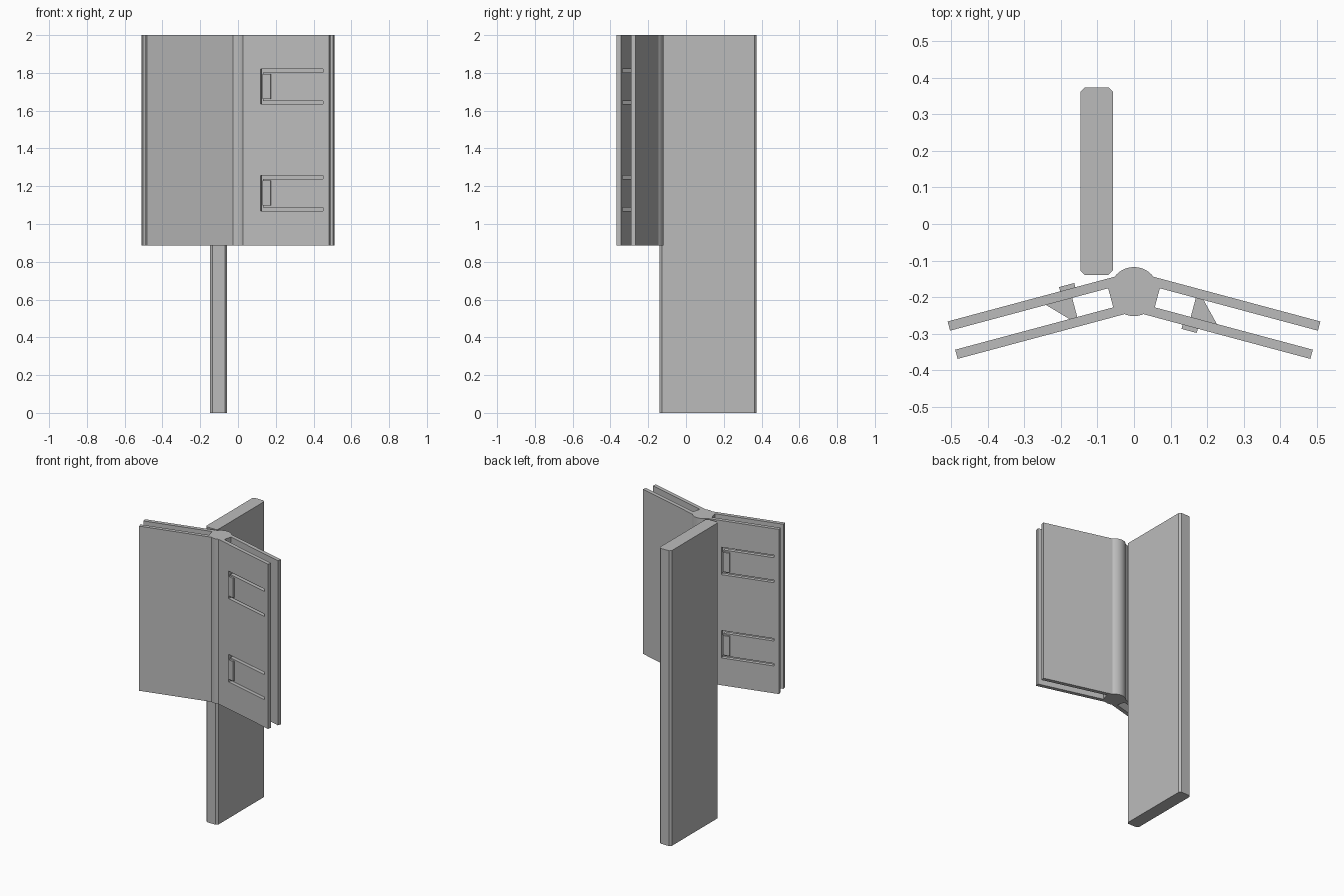
import bpy
import bmesh
import math
from mathutils import Vector

cube = bpy.data.objects.get("Cube")
if cube:
    bpy.data.objects.remove(cube, do_unlink=True)

grey = bpy.data.materials.new("mid grey")
grey.use_nodes = True
GREY = (0.5, 0.5, 0.5, 1)
grey.diffuse_color = GREY
grey.node_tree.nodes["Principled BSDF"].inputs["Base Color"].default_value = GREY

# Main dimensions
HUB_Y, HUB_R = -0.185, 0.067
TILT = math.radians(15)
REACH, OUTER, INNER, ROOT = 0.514, 0.053, 0.027, 0.066
BOTTOM, TOP = 0.885, 2.0
CLIP_HEIGHTS = {"upper": 1.727, "lower": 1.163}


def wing_point(u, v, side):
    """Point u along a wing and v towards its back, side +1 left or -1 right."""
    x = u * math.cos(TILT) + v * math.sin(TILT)
    return (side * x, HUB_Y - u * math.sin(TILT) + v * math.cos(TILT))


def prism(name, outline, z0, z1):
    """Extrude a plan outline upwards."""
    bm = bmesh.new()
    face = bm.faces.new([bm.verts.new((x, y, z0)) for x, y in outline])
    new = bmesh.ops.extrude_face_region(bm, geom=[face])["geom"]
    verts = [g for g in new if isinstance(g, bmesh.types.BMVert)]
    bmesh.ops.translate(bm, vec=Vector((0, 0, z1 - z0)), verts=verts)
    bmesh.ops.recalc_face_normals(bm, faces=bm.faces)
    mesh = bpy.data.meshes.new(name)
    bm.to_mesh(mesh)
    bm.free()
    mesh.materials.append(grey)
    obj = bpy.data.objects.new(name, mesh)
    bpy.context.collection.objects.link(obj)
    return obj


def wing_prism(name, points, side, z, half):
    return prism(name, [wing_point(u, v, side) for u, v in points], z - half, z + half)


def rect(u0, u1, v0, v1):
    return [(u0, v0), (u1, v0), (u1, v1), (u0, v1)]


def select_only(obj):
    bpy.ops.object.select_all(action="DESELECT")
    obj.select_set(True)
    bpy.context.view_layer.objects.active = obj


def hub_arc(start, end, steps=16):
    """Hub circle points strictly between two outline points."""
    a = math.atan2(start[1] - HUB_Y, start[0])
    b = math.atan2(end[1] - HUB_Y, end[0])
    b = a - ((a - b) % math.tau)
    angles = [a + (b - a) * i / steps for i in range(1, steps)]
    return [(HUB_R * math.cos(t), HUB_Y + HUB_R * math.sin(t)) for t in angles]


# Forked hinge body: round hub with two slotted wings, drawn clockwise
start = math.sqrt(HUB_R ** 2 - OUTER ** 2)
fork = [(start, OUTER), (REACH, OUTER), (REACH, INNER), (ROOT, INNER),
        (ROOT, -INNER), (REACH, -INNER), (REACH, -OUTER), (start, -OUTER)]
left = [wing_point(u, v, 1) for u, v in fork]
right = [wing_point(u, v, -1) for u, v in reversed(fork)]
outline = left + hub_arc(left[-1], right[0]) + right + hub_arc(right[-1], left[0])
body = prism("hinge_body", outline, BOTTOM, TOP)

# Windows and snap clips: front plate of the left wing, back plate of the right
for side, face in ((1, -1), (-1, 1)):
    wing = "left" if side > 0 else "right"
    for level, z in CLIP_HEIGHTS.items():
        cutter = wing_prism("window_cutter", rect(0.138, 0.48, face * 0.02, face * 0.06),
                            side, z, 0.093)
        cutter.hide_render = True
        select_only(body)
        cut = body.modifiers.new("window", "BOOLEAN")
        cut.operation = "DIFFERENCE"
        cut.solver = "EXACT"
        cut.object = cutter
        bpy.ops.object.modifier_apply(modifier=cut.name)
        bpy.data.objects.remove(cutter, do_unlink=True)

        tag = f"{wing}_{level}_clip"
        wing_prism(tag + "_tongue", rect(0.152, 0.48, face * INNER, face * OUTER),
                   side, z, 0.076)
        wing_prism(tag + "_lip", rect(0.152, 0.195, face * OUTER, face * 0.065),
                   side, z, 0.066)
        barb = [(0.168, face * INNER), (0.168, -face * INNER),
                (0.19, -face * INNER), (0.242, face * INNER)]
        wing_prism(tag + "_barb", barb, side, z, 0.066)

select_only(body)
bpy.ops.object.shade_smooth_by_angle(angle=math.radians(20))

# Tall board behind the hinge, with chamfered upright edges
x0, x1, y0, y1, c = -0.147, -0.058, -0.139, 0.374, 0.012
prism("board", [(x0 + c, y0), (x1 - c, y0), (x1, y0 + c), (x1, y1 - c),
                (x1 - c, y1), (x0 + c, y1), (x0, y1 - c), (x0, y0 + c)], 0, TOP)
